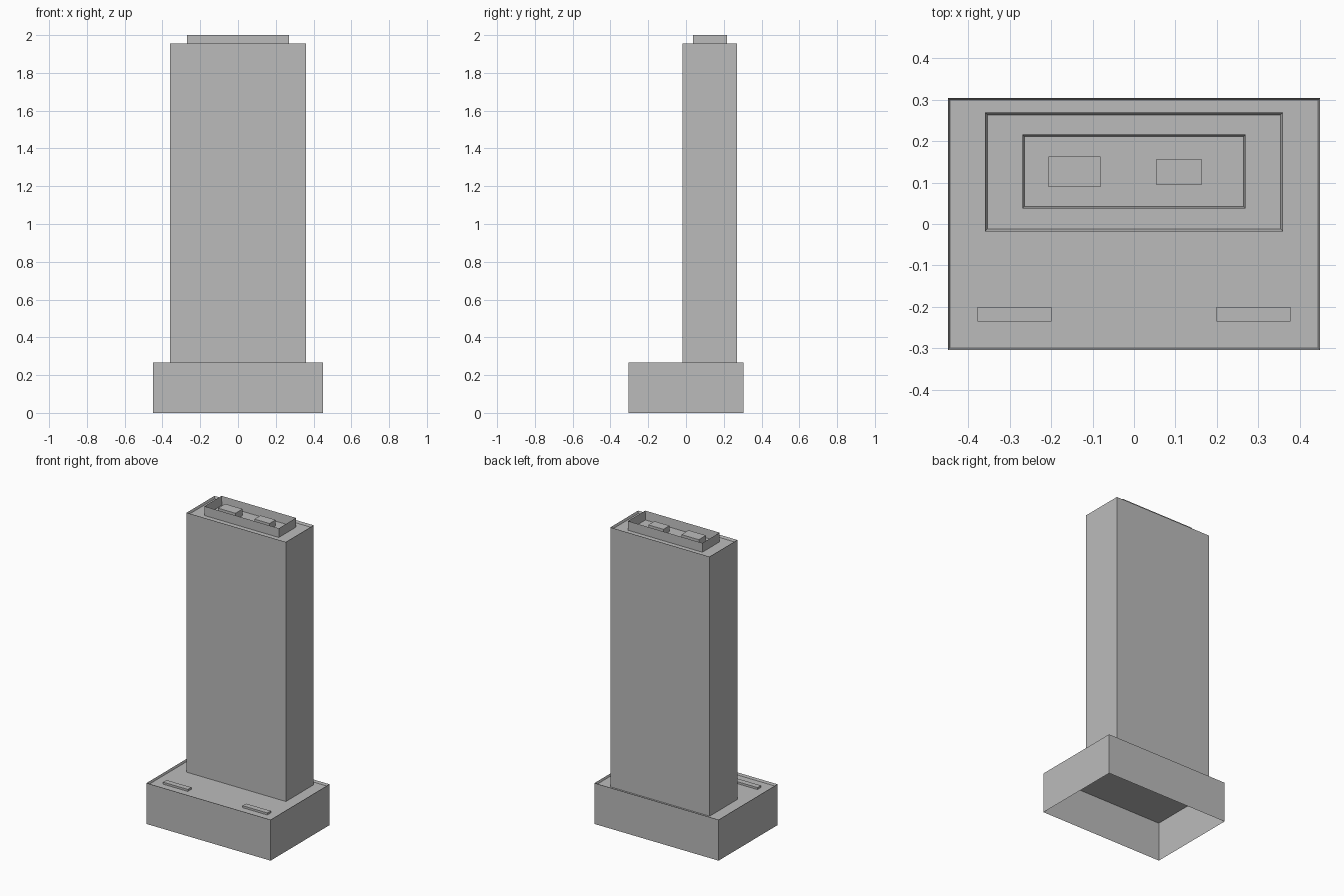
import bpy
import bmesh
from mathutils import Matrix, Vector

if "Cube" in bpy.data.objects:
    bpy.data.objects.remove(bpy.data.objects["Cube"], do_unlink=True)

# Single concrete colour
concrete = bpy.data.materials.new("concrete_grey")
concrete.use_nodes = True
colour = (0.5, 0.5, 0.5, 1)
concrete.diffuse_color = colour
concrete.node_tree.nodes["Principled BSDF"].inputs["Base Color"].default_value = colour


def block(name, x, y, z, wall=0, drop=0):
    """Bottomless box over three (low, high) ranges; wall and drop sink the roof behind a parapet."""
    low, high = (Vector(c) for c in zip(x, y, z))
    bm = bmesh.new()
    bmesh.ops.create_cube(bm, size=1, matrix=Matrix.LocRotScale((low + high) / 2, None, high - low))
    bm.normal_update()
    bottom = [f for f in bm.faces if f.normal.z < -0.9]
    bmesh.ops.delete(bm, geom=bottom, context="FACES_ONLY")
    if wall:
        roof = [f for f in bm.faces if f.normal.z > 0.9]
        bmesh.ops.inset_region(bm, faces=roof, thickness=wall, use_even_offset=True)
        bmesh.ops.translate(bm, verts=roof[0].verts, vec=(0, 0, -drop))
    mesh = bpy.data.meshes.new(name)
    bm.to_mesh(mesh)
    bm.free()
    mesh.materials.append(concrete)
    bpy.context.collection.objects.link(bpy.data.objects.new(name, mesh))


PODIUM_ROOF, TOWER_ROOF = 0.254, 1.94

# Main masses, each with a thin parapet
block("podium", (-0.45, 0.45), (-0.305, 0.305), (0, 0.268), 0.005, 0.268 - PODIUM_ROOF)
block("tower", (-0.36, 0.36), (-0.018, 0.27), (PODIUM_ROOF, 1.955), 0.006, 1.955 - TOWER_ROOF)
block("roof_screen", (-0.27, 0.27), (0.037, 0.216), (TOWER_ROOF, 2), 0.005, 0.058)

# Plant boxes inside the roof screen
block("right_plant_box", (-0.207, -0.081), (0.089, 0.163), (TOWER_ROOF, 1.985))
block("left_plant_box", (0.054, 0.163), (0.094, 0.157), (TOWER_ROOF, 1.981))

# Low planters on the podium roof
for side, x in (("right", (-0.378, -0.199)), ("left", (0.199, 0.378))):
    block(side + "_planter", x, (-0.236, -0.2), (PODIUM_ROOF, 0.267))
